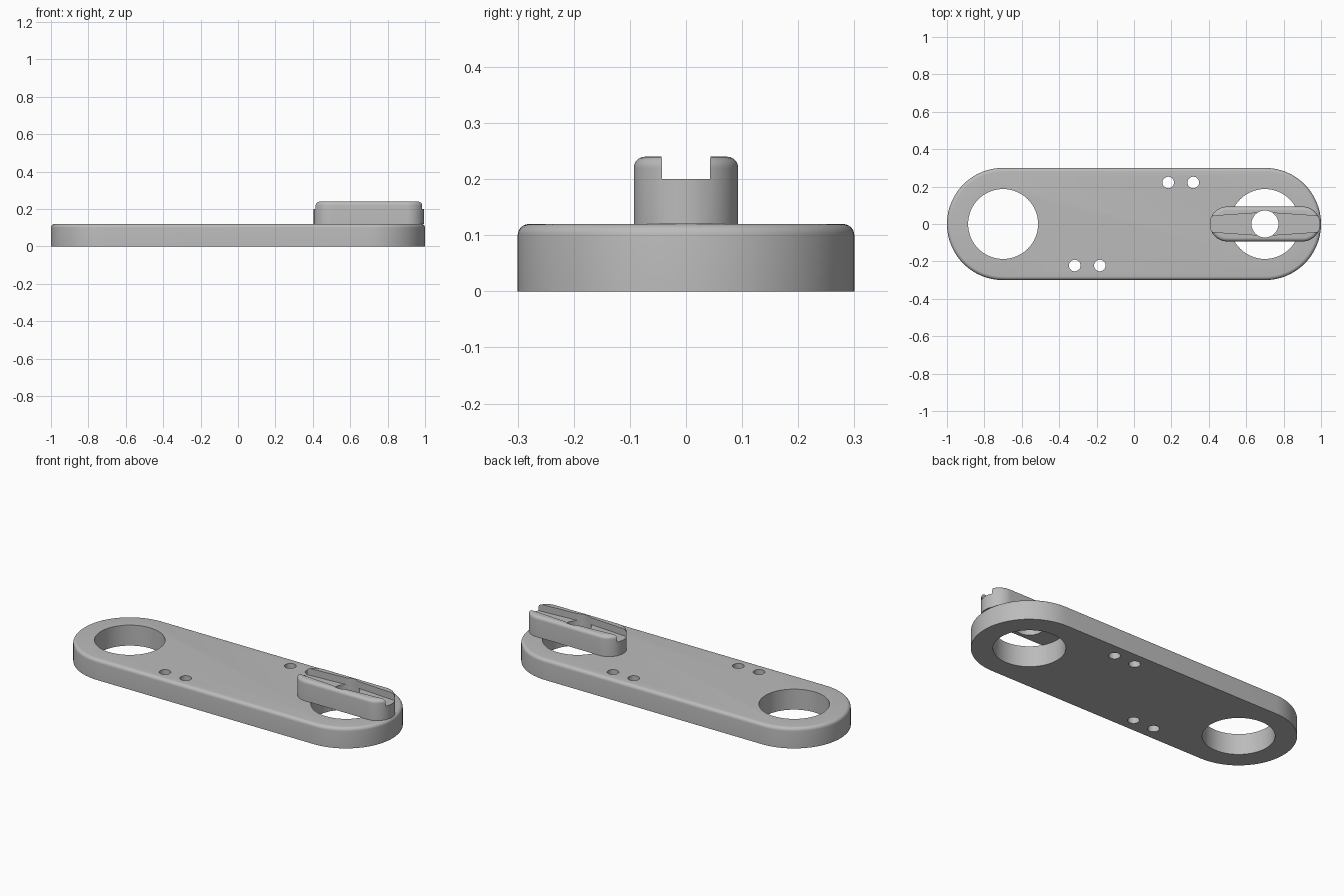
import bpy, math

cube = bpy.data.objects.get("Cube")
if cube:
    bpy.data.objects.remove(cube, do_unlink=True)

gray = bpy.data.materials.new("plain gray")
gray.use_nodes = True
color = (0.5, 0.5, 0.5, 1)
gray.diffuse_color = color
gray.node_tree.nodes["Principled BSDF"].inputs["Base Color"].default_value = color


def stadium(cx, half, r, steps=32):
    """Outline of a bar with two round ends."""
    pts = []
    for side in (1, -1):
        for i in range(steps + 1):
            a = math.pi * (i / steps - 0.5)
            pts.append((cx + side * (half + r * math.cos(a)), side * r * math.sin(a)))
    return pts


def circle(cx, cy, r, n=64):
    return [(cx + r * math.cos(2 * math.pi * i / n),
             cy + r * math.sin(2 * math.pi * i / n)) for i in range(n)]


def loft(name, rings):
    """Closed solid through a list of (outline, height) rings."""
    n = len(rings[0][0])
    verts = [(x, y, z) for outline, z in rings for x, y in outline]
    faces = [list(range(n))[::-1], list(range(len(verts) - n, len(verts)))]
    for k in range(len(rings) - 1):
        for i in range(n):
            j = (i + 1) % n
            faces.append([k * n + i, k * n + j, (k + 1) * n + j, (k + 1) * n + i])
    mesh = bpy.data.meshes.new(name)
    mesh.from_pydata(verts, [], faces)
    mesh.materials.append(gray)
    obj = bpy.data.objects.new(name, mesh)
    bpy.context.collection.objects.link(obj)
    return obj


def rounded_bar(name, cx, half, r, z0, z1, fillet, steps=6):
    """Round-ended bar with a filleted top edge."""
    rings = [(stadium(cx, half, r), z0)]
    for i in range(steps + 1):
        a = math.pi / 2 * i / steps
        inset = fillet * (1 - math.cos(a))
        rings.append((stadium(cx, half, r - inset), z1 - fillet + fillet * math.sin(a)))
    return loft(name, rings)


def cut(obj, outline, z0, z1):
    cutter = loft("cutter", [(outline, z0), (outline, z1)])
    cutter.hide_render = True
    mod = obj.modifiers.new("cut", "BOOLEAN")
    mod.operation = "DIFFERENCE"
    mod.solver = "EXACT"
    mod.object = cutter
    bpy.context.view_layer.objects.active = obj
    bpy.ops.object.modifier_apply(modifier=mod.name)
    bpy.data.objects.remove(cutter, do_unlink=True)


# Base plate with two large bores and two pairs of small holes
plate = rounded_bar("link_plate", 0, 0.7, 0.3, 0, 0.12, 0.02)
for s in (1, -1):
    cut(plate, circle(s * 0.7, 0, 0.187), -0.1, 0.3)
    for x in (0.183, 0.317):
        cut(plate, circle(s * x, s * 0.222, 0.031, 32), -0.1, 0.3)

# Raised bar with a tapered slot and a central bore
bar = rounded_bar("slotted_bar", 0.7, 0.202, 0.093, 0.12, 0.24, 0.02)
slot = [(0.38, -0.04), (0.7, -0.062), (1.02, -0.04),
        (1.02, 0.04), (0.7, 0.062), (0.38, 0.04)]
cut(bar, slot, 0.2, 0.3)
cut(bar, circle(0.7, 0, 0.072), 0.05, 0.35)

# Smooth curved sides, sharp edges kept
for obj in (plate, bar):
    bpy.ops.object.select_all(action="DESELECT")
    obj.select_set(True)
    bpy.context.view_layer.objects.active = obj
    bpy.ops.object.shade_smooth_by_angle(angle=math.radians(30))
